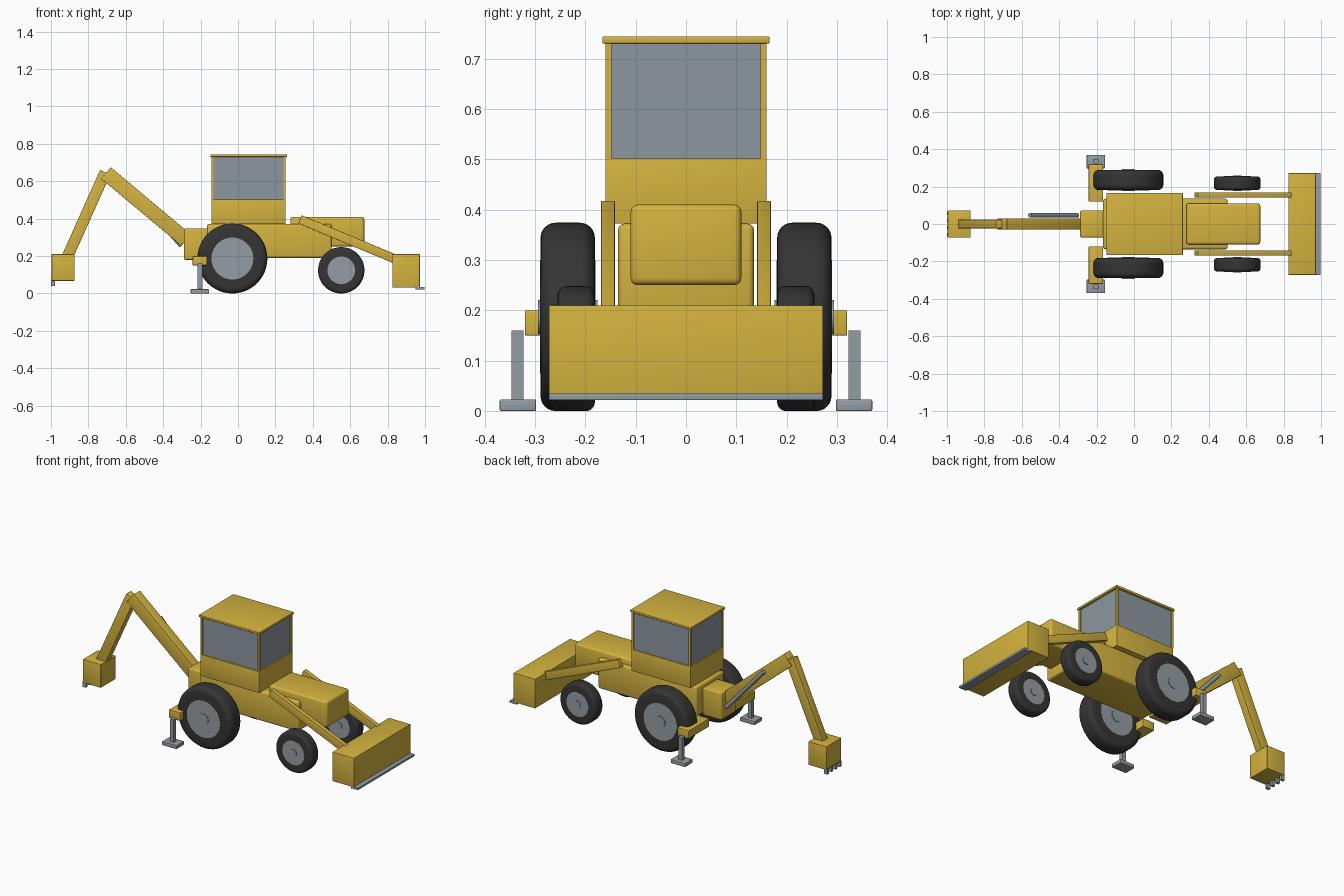
import bpy
import bmesh
import math
from mathutils import Vector, Matrix

cube = bpy.data.objects.get("Cube")
if cube:
    bpy.data.objects.remove(cube, do_unlink=True)


def material(name, rgb):
    m = bpy.data.materials.new(name)
    m.use_nodes = True
    m.diffuse_color = (*rgb, 1)
    bsdf = next(n for n in m.node_tree.nodes if n.type == 'BSDF_PRINCIPLED')
    bsdf.inputs["Base Color"].default_value = (*rgb, 1)
    return m


YELLOW = material("machine yellow", (0.66, 0.45, 0.05))
STEEL = material("steel grey", (0.30, 0.34, 0.37))
GLASS = material("window glass", (0.27, 0.31, 0.35))
RUBBER = material("tyre rubber", (0.035, 0.035, 0.035))


def finish(name, bm, mat, smooth=False):
    bmesh.ops.recalc_face_normals(bm, faces=bm.faces)
    mesh = bpy.data.meshes.new(name)
    bm.to_mesh(mesh)
    bm.free()
    mesh.materials.append(mat)
    ob = bpy.data.objects.new(name, mesh)
    bpy.context.collection.objects.link(ob)
    if smooth:
        bpy.ops.object.select_all(action='DESELECT')
        bpy.context.view_layer.objects.active = ob
        ob.select_set(True)
        bpy.ops.object.shade_smooth_by_angle(angle=math.radians(35))
    return ob


def box(name, x, y, z, mat, bevel=0.003):
    """Box given by its (low, high) range on each axis."""
    bm = bmesh.new()
    bmesh.ops.create_cube(bm, size=1)
    for v in bm.verts:
        v.co = Vector([(lo + hi) / 2 + c * (hi - lo)
                       for c, (lo, hi) in zip(v.co, (x, y, z))])
    if bevel:
        bmesh.ops.bevel(bm, geom=bm.edges[:], offset=bevel, segments=3,
                        profile=0.5, affect='EDGES')
    return finish(name, bm, mat, smooth=bevel > 0)


def beam(name, start, end, width, depth, y, mat):
    """Straight bar in the x-z plane between two (x, z) points."""
    a, b = Vector((start[0], y, start[1])), Vector((end[0], y, end[1]))
    d = b - a
    ob = box(name, (-d.length / 2, d.length / 2), (-width / 2, width / 2),
             (-depth / 2, depth / 2), mat, 0.002)
    ob.matrix_world = (Matrix.Translation((a + b) / 2)
                       @ Matrix.Rotation(-math.atan2(d.z, d.x), 4, 'Y'))
    return ob


def lathe(name, profile, centre, mat):
    """Spin a closed (radius, y) profile around the y axis."""
    bm = bmesh.new()
    vs = [bm.verts.new((r, y, 0)) for r, y in profile]
    es = [bm.edges.new((vs[i - 1], vs[i])) for i in range(len(vs))]
    bmesh.ops.spin(bm, geom=vs + es, cent=(0, 0, 0), axis=(0, 1, 0),
                   angle=math.tau, steps=48, use_merge=True)
    bmesh.ops.remove_doubles(bm, verts=bm.verts[:], dist=1e-5)
    bmesh.ops.translate(bm, verts=bm.verts[:], vec=centre)
    return finish(name, bm, mat, smooth=True)


def disc(name, centre, radius, half, mat):
    lathe(name, [(0, -half), (radius, -half), (radius, half), (0, half)], centre, mat)


def wheel(name, x, y, radius, half, rim, shoulder):
    inner = rim - 0.01
    profile = [(inner, -half), (inner, half)]
    for side in (1, -1):
        arc = [(radius - shoulder + shoulder * math.sin(t * math.pi / 12),
                side * (half - shoulder + shoulder * math.cos(t * math.pi / 12)))
               for t in range(7)]
        profile += arc if side == 1 else arc[::-1]
    c = (x, y, radius)
    lathe(name + "_tyre", profile, c, RUBBER)
    disc(name + "_rim", c, rim, half + 0.001, STEEL)
    disc(name + "_hub", c, rim * 0.3, half + 0.005, STEEL)


# Body
box("chassis", (-0.165, 0.5), (-0.135, 0.135), (0.19, 0.372), YELLOW, 0.012)
box("engine_hood", (0.28, 0.675), (-0.11, 0.11), (0.25, 0.41), YELLOW, 0.014)

# Cab
box("cab_base", (-0.142, 0.255), (-0.16, 0.16), (0.372, 0.502), YELLOW, 0.002)
box("cab_windows", (-0.135, 0.248), (-0.153, 0.153), (0.5, 0.732), GLASS, 0)
for px in (-0.136, 0.249):
    for py in (-0.154, 0.154):
        box("cab_post", (px - 0.006, px + 0.006), (py - 0.006, py + 0.006),
            (0.5, 0.732), YELLOW, 0)
box("cab_roof", (-0.148, 0.261), (-0.166, 0.166), (0.73, 0.744), YELLOW)

# Paired parts on both sides
for s, side in ((1, "left"), (-1, "right")):
    def span(a, b):
        return tuple(sorted((s * a, s * b)))

    wheel(side + "_rear_wheel", -0.03, s * 0.235, 0.187, 0.054, 0.112, 0.03)
    wheel(side + "_front_wheel", 0.552, s * 0.218, 0.124, 0.037, 0.074, 0.018)
    beam(side + "_loader_arm", (0.332, 0.396), (0.86, 0.176), 0.027, 0.048,
         s * 0.155, YELLOW)
    box(side + "_outrigger_beam", (-0.242, -0.165), span(0.12, 0.32), (0.15, 0.2), YELLOW)
    box(side + "_outrigger_leg", (-0.216, -0.191), span(0.323, 0.347), (0.015, 0.16), STEEL, 0)
    box(side + "_outrigger_foot", (-0.253, -0.155), span(0.298, 0.37), (0, 0.023), STEEL)

# Front loader bucket
box("loader_bucket", (0.826, 0.972), (-0.272, 0.272), (0.032, 0.21), YELLOW, 0.002)
box("loader_cutting_edge", (0.95, 0.998), (-0.272, 0.272), (0.022, 0.035), STEEL, 0.001)

# Rear digging arm
box("swing_mount", (-0.288, -0.16), (-0.072, 0.072), (0.18, 0.347), YELLOW, 0.008)
beam("boom", (-0.706, 0.644), (-0.278, 0.286), 0.058, 0.08, 0, YELLOW)
beam("dipper_stick", (-0.71, 0.648), (-0.915, 0.19), 0.046, 0.06, 0, YELLOW)
box("digger_bucket", (-0.996, -0.874), (-0.072, 0.072), (0.068, 0.21), YELLOW, 0.002)
for i in range(4):
    ty = -0.06 + 0.04 * i
    box("digger_tooth", (-1.0, -0.978), (ty - 0.008, ty + 0.008), (0.04, 0.075), STEEL, 0)

# Boom hydraulic cylinder
low, high = Vector((-0.303, 0.046, 0.255)), Vector((-0.557, 0.046, 0.54))
bm = bmesh.new()
bmesh.ops.create_cone(bm, cap_ends=True, segments=24, radius1=0.012, radius2=0.012,
                      depth=(high - low).length)
turn = (high - low).to_track_quat('Z', 'Y').to_matrix().to_4x4()
bmesh.ops.transform(bm, matrix=Matrix.Translation((low + high) / 2) @ turn, verts=bm.verts[:])
finish("boom_cylinder", bm, STEEL, smooth=True)
